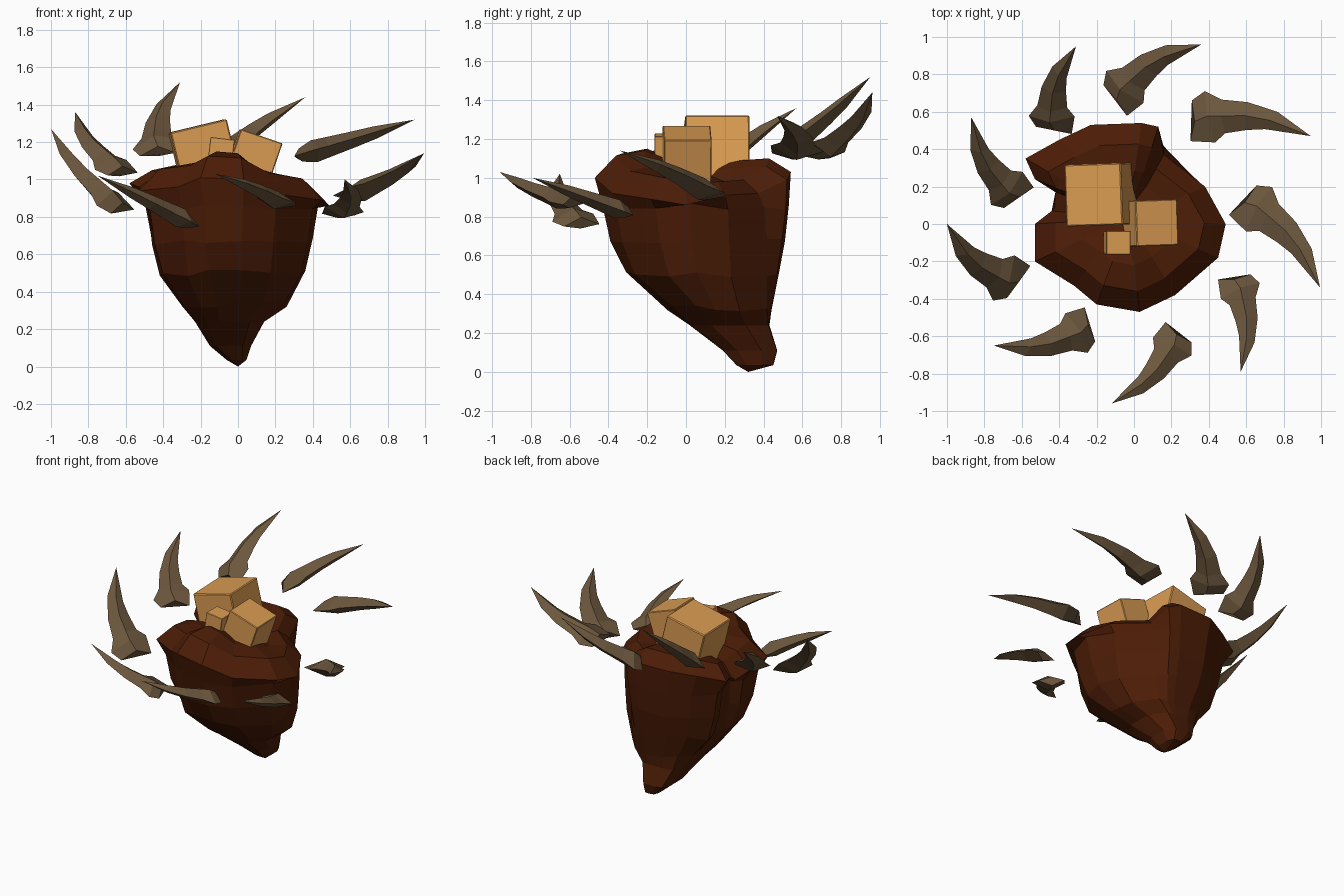
import bpy, bmesh, math, random
from mathutils import Vector, Matrix

random.seed(4)
cube = bpy.data.objects.get("Cube")
if cube:
    bpy.data.objects.remove(cube, do_unlink=True)


def make_material(name, rgb):
    mat = bpy.data.materials.new(name)
    mat.use_nodes = True
    mat.diffuse_color = (*rgb, 1)
    bsdf = mat.node_tree.nodes["Principled BSDF"]
    bsdf.inputs["Base Color"].default_value = (*rgb, 1)
    bsdf.inputs["Roughness"].default_value = 0.9
    return mat


rock_brown = make_material("dark_red_brown", (0.072, 0.012, 0.002))
horn_brown = make_material("horn_brown", (0.15, 0.095, 0.047))
amber = make_material("amber", (0.7, 0.33, 0.085))


def finish(bm, name, mat):
    bmesh.ops.recalc_face_normals(bm, faces=bm.faces)
    mesh = bpy.data.meshes.new(name)
    bm.to_mesh(mesh)
    bm.free()
    mesh.materials.append(mat)
    obj = bpy.data.objects.new(name, mesh)
    bpy.context.collection.objects.link(obj)
    return obj


def bridge(bm, rings):
    for a, b in zip(rings, rings[1:]):
        n = len(a)
        for i in range(n):
            j = (i + 1) % n
            bm.faces.new((a[i], a[j], b[j], b[i]))


def fan(bm, ring, point):
    tip = bm.verts.new(point)
    for i, v in enumerate(ring):
        bm.faces.new((v, ring[(i + 1) % len(ring)], tip))


# Rock: rim outline as x, y and the crest height beside each point
rim = [(.49, 0, .99), (.38, .2, .98), (.16, .37, .99), (.13, .52, 1.06),
       (.04, .54, 1.1), (-.23, .53, 1.1), (-.4, .45, 1.08), (-.58, .35, 1.05),
       (-.53, .24, 1.03), (-.42, .17, .96), (-.44, .07, .97), (-.53, 0, 1.05),
       (-.53, -.2, 1.07), (-.32, -.33, 1.09), (-.2, -.43, 1.14),
       (.03, -.47, 1.13), (.22, -.38, 1.05), (.45, -.18, 1.02)]
# Lower levels: height, x range, y range, roundness, squareness
levels = [(.035, -.06, .045, .26, .45, 1, 4), (.11, -.15, .07, .19, .47, 1, 5),
          (.24, -.23, .14, .02, .43, 1, 4), (.33, -.3, .26, -.1, .44, .9, 3),
          (.5, -.43, .36, -.31, .48, .7, 2.5), (.67, -.48, .4, -.39, .51, .5, 2.5),
          (.85, -.51, .43, -.43, .53, .3, 2.5)]


def build_rock():
    bm = bmesh.new()
    rings = []
    for z, x0, x1, y0, y1, rounding, power in levels:
        ring = []
        for x, y, _ in rim:
            u, v = (x + .045) / .535, (y - .035) / .505
            # Squarish rounding fills the side cleft lower down
            r = (abs(u) ** power + abs(v) ** power) ** (1 / power)
            k = 1 + (1 / r - 1) * rounding
            wobble = random.uniform(-.02, .02) if z > .3 else 0
            ring.append(bm.verts.new(((x0 + x1) / 2 + u * k * (x1 - x0) / 2,
                                      (y0 + y1) / 2 + v * k * (y1 - y0) / 2,
                                      z + wobble)))
        rings.append(ring)
    # Rim, crest and hollow of the top; the front rim is lower
    for scale, back, front in ((1, -.07, -.13), (.78, 0, -.015), (.5, -.01, .01)):
        rings.append([bm.verts.new((-.03 + (x + .03) * scale,
                                    .03 + (y - .03) * scale,
                                    z + (back if y > .1 else front)))
                      for x, y, z in rim])
    bridge(bm, rings)
    fan(bm, rings[0], (.0, .32, 0))
    fan(bm, rings[-1], (-.05, .05, 1.04))
    finish(bm, "rock", rock_brown)


build_rock()


# Crates: size, centre, tilt about y, turn about z (degrees)
crates = [("large_crate", (.31, .33, .4), (-.17, .158, 1.092), -13.5, 2),
          ("medium_crate", (.235, .245, .235), (.085, .005, 1.12), 19, 2),
          ("small_crate", (.13, .125, .13), (-.09, -.1, 1.155), 7, 0)]
for name, size, centre, tilt, turn in crates:
    bm = bmesh.new()
    bmesh.ops.create_cube(bm, size=1)
    bmesh.ops.scale(bm, vec=size, verts=bm.verts)
    bmesh.ops.bevel(bm, geom=bm.edges[:], offset=size[0] * .02, segments=1,
                    affect='EDGES')
    crate = finish(bm, name, amber)
    crate.location = centre
    crate.rotation_euler = (0, math.radians(tilt), math.radians(turn))


# Claws: left point, right point and half thickness of each cross-section
sections = [((-.075, .075), (-.045, -.13), .035), ((-.015, .133), (.085, -.115), .058),
            ((.08, .105), (.13, -.06), .052), ((.22, .115), (.24, -.025), .042),
            ((.385, .092), (.335, -.005), .032)]


def build_claw(name, base, tip):
    base, tip = Vector(base), Vector(tip)
    bm = bmesh.new()
    rings = []
    for (lu, lv), (ru, rv), h in sections:
        mu, mv = (lu + ru) / 2, (lv + rv) / 2
        if lu < -.05:
            mu += .03  # notch between the two knuckles
        rings.append([bm.verts.new(p) for p in
                      ((lu, lv, 0), (mu, mv, h), (ru, rv, 0), (mu, mv, -h))])
    bridge(bm, rings)
    bm.faces.new(rings[0])
    fan(bm, rings[-1], (.58, 0, 0))
    claw = finish(bm, name, horn_brown)
    along = (tip - base).normalized()
    side = Vector((0, 0, 1)).cross(along).normalized()
    frame = Matrix((along, side, along.cross(side))).transposed().to_4x4()
    size = Matrix.Scale((tip - base).length / .58, 4)
    claw.matrix_world = Matrix.Translation(base) @ frame @ size


claws = [((-.67, -.3, .87), (-1, 0, 1.27)), ((-.66, .17, 1.06), (-.87, .57, 1.36)),
         ((-.44, .55, 1.17), (-.31, .95, 1.52)), ((-.07, .71, 1.14), (.36, .96, 1.44)),
         ((.37, .57, 1.14), (.945, .47, 1.32)), ((.64, .1, .93), (.995, -.34, 1.14)),
         ((.56, -.33, .83), (.57, -.79, 1.0)), ((.22, -.63, .88), (-.12, -.96, 1.03)),
         ((-.28, -.57, .78), (-.75, -.65, 1.02))]
for i, (base, tip) in enumerate(claws):
    build_claw(f"claw_{i + 1}", base, tip)
